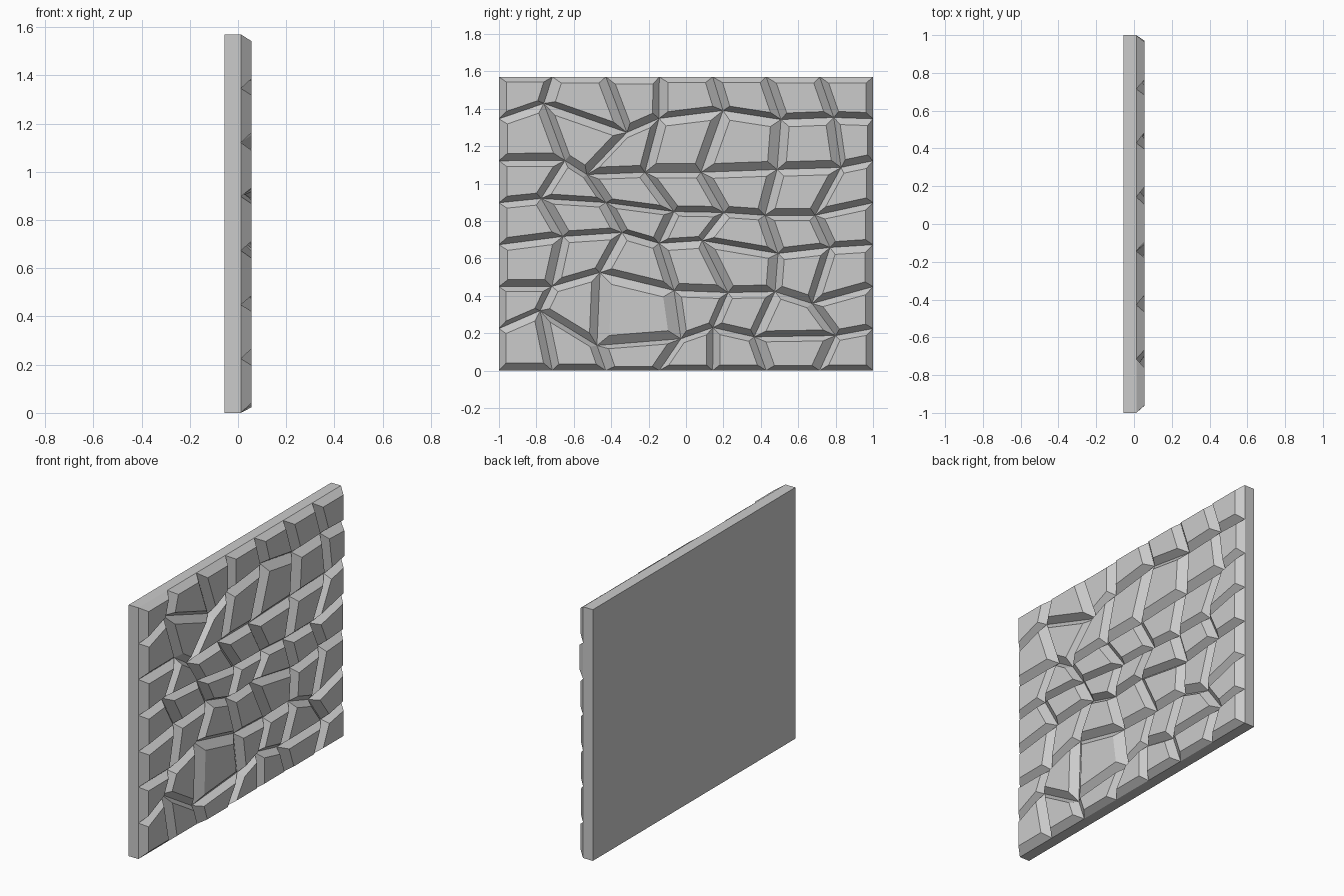
import bpy, bmesh
from mathutils import Vector

if "Cube" in bpy.data.objects:
    bpy.data.objects.remove(bpy.data.objects["Cube"])

N = 7                        # stones per side
W, H = 2.0, 1.57             # panel width (y) and height (z)
X_BACK, X_FACE, X_TOP = -0.056, 0.012, 0.055
TAPER = 0.7                  # stone top size relative to its base

# Irregular inner grid joints (y, z), bottom row to top row
JOINTS = [
    [(-.78, .32), (-.476, .134), (-.027, .17), (.144, .23), (.364, .18), (.80, .187)],
    [(-.717, .45), (-.46, .524), (-.064, .428), (.225, .417), (.476, .422), (.674, .358)],
    [(-.658, .717), (-.342, .738), (-.144, .68), (.086, .695), (.492, .626), (.77, .658)],
    [(-.775, .92), (-.428, .898), (-.064, .85), (.203, .845), (.422, .83), (.69, .83)],
    [(-.647, 1.123), (-.53, 1.048), (-.22, 1.06), (.08, 1.06), (.487, 1.075), (.829, 1.086)],
    [(-.76, 1.428), (-.316, 1.273), (-.144, 1.348), (.198, 1.39), (.508, 1.342), (.79, 1.353)],
]


def joint(row, col):
    """Grid joint: even spacing on the border, irregular inside."""
    if 0 < row < N and 0 < col < N:
        y, z = JOINTS[row - 1][col - 1]
    else:
        y, z = -W / 2 + W * col / N, H * row / N
    return Vector((X_FACE, y, z))


def add_object(name, bm):
    bmesh.ops.recalc_face_normals(bm, faces=bm.faces)
    mesh = bpy.data.meshes.new(name)
    bm.to_mesh(mesh)
    bm.free()
    obj = bpy.data.objects.new(name, mesh)
    bpy.context.collection.objects.link(obj)
    return obj


# Backing slab
bpy.ops.mesh.primitive_cube_add(size=1, location=((X_BACK + X_FACE) / 2, 0, H / 2))
slab = bpy.context.object
slab.name = "backing_slab"
slab.scale = (X_FACE - X_BACK, W, H)

# Stones: each cell rises to a flat top shrunk towards its centre
bm = bmesh.new()
for r in range(N):
    for c in range(N):
        base = [joint(r, c), joint(r, c + 1), joint(r + 1, c + 1), joint(r + 1, c)]
        centre = sum(base, Vector()) / 4
        rise = Vector((X_TOP - X_FACE, 0, 0))
        low = [bm.verts.new(p) for p in base]
        top = [bm.verts.new(centre + (p - centre) * TAPER + rise) for p in base]
        bm.faces.new(top)
        for i in range(4):
            j = (i + 1) % 4
            bm.faces.new((low[i], low[j], top[j], top[i]))
add_object("stone_facing", bm)
